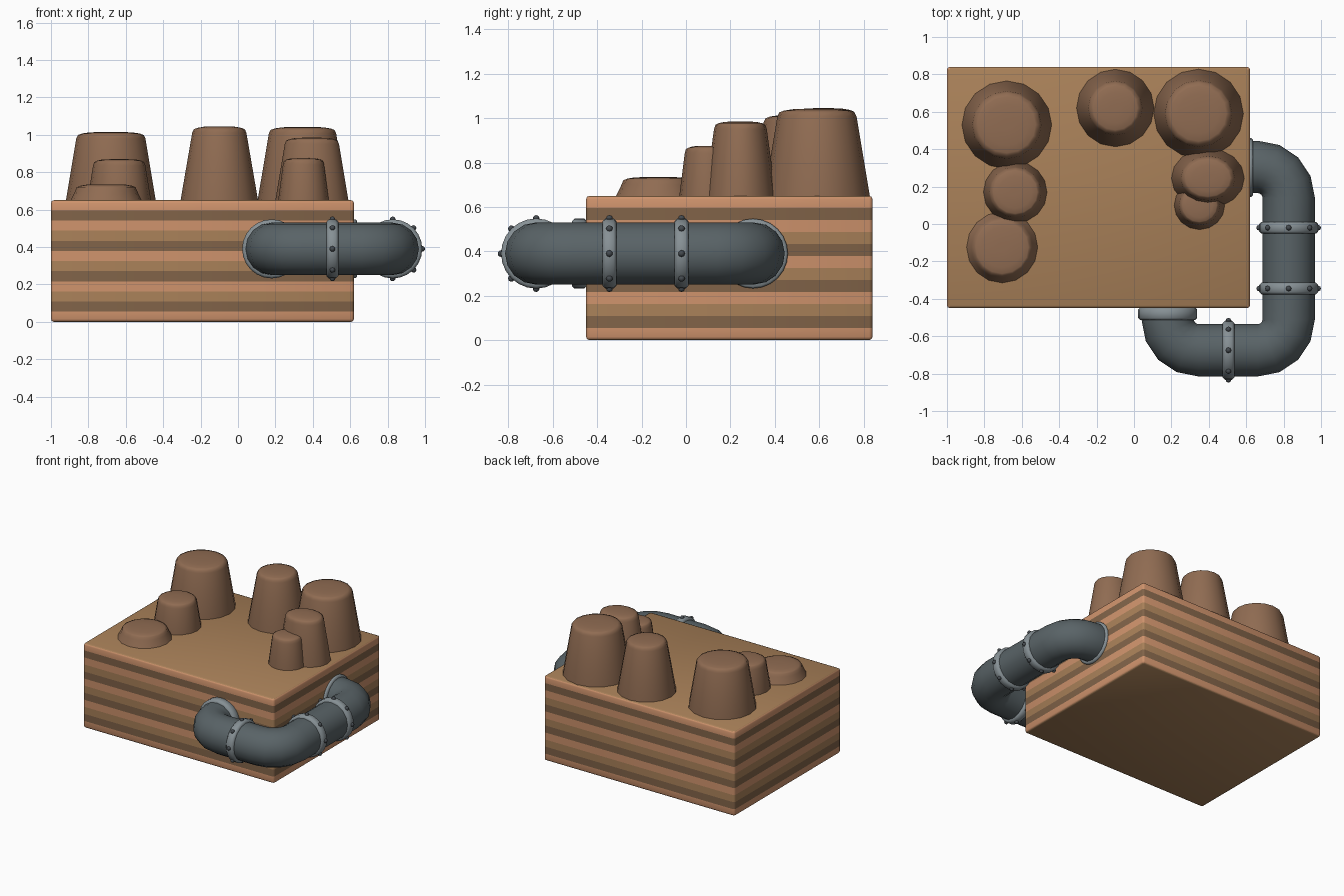
import bpy, bmesh, math
from mathutils import Vector, Matrix

if "Cube" in bpy.data.objects:
    bpy.data.objects.remove(bpy.data.objects["Cube"])


def material(name, rgb):
    m = bpy.data.materials.new(name)
    m.diffuse_color = (*rgb, 1)
    m.use_nodes = True
    m.node_tree.nodes["Principled BSDF"].inputs["Base Color"].default_value = m.diffuse_color
    return m


TAN = material("tan", (0.40, 0.22, 0.10))
SALMON = material("salmon", (0.62, 0.29, 0.15))
DARK = material("dark_brown", (0.22, 0.125, 0.065))
MOUND = material("mound_brown", (0.28, 0.15, 0.085))
PIPE = material("pipe_grey", (0.10, 0.125, 0.135))
METAL = material("clamp_grey", (0.24, 0.28, 0.30))
RIVET = material("rivet_grey", (0.06, 0.07, 0.08))


def finish(name, bm, mats, angle=40):
    bmesh.ops.recalc_face_normals(bm, faces=bm.faces)
    me = bpy.data.meshes.new(name)
    bm.to_mesh(me)
    bm.free()
    for m in mats:
        me.materials.append(m)
    ob = bpy.data.objects.new(name, me)
    bpy.context.collection.objects.link(ob)
    bpy.ops.object.select_all(action='DESELECT')
    ob.select_set(True)
    bpy.context.view_layer.objects.active = ob
    bpy.ops.object.shade_smooth_by_angle(angle=math.radians(angle))
    return ob


def skin(bm, rings, caps=True, closed=False):
    """Bridge equal-sized rings of points with quads."""
    vs = [[bm.verts.new(p) for p in r] for r in rings]
    n = len(vs[0])
    pairs = list(zip(vs, vs[1:])) + ([(vs[-1], vs[0])] if closed else [])
    for a, b in pairs:
        for i in range(n):
            bm.faces.new((a[i], a[(i + 1) % n], b[(i + 1) % n], b[i]))
    if caps and not closed:
        bm.faces.new(vs[0])
        bm.faces.new(vs[-1])


def lathe(name, profile, mat, sides, matrix, closed=False, angle=40):
    """Revolve (radius, height) pairs about local z."""
    bm = bmesh.new()
    skin(bm, [[(r * math.cos(2 * math.pi * i / sides), r * math.sin(2 * math.pi * i / sides), z)
               for i in range(sides)] for r, z in profile], closed=closed)
    ob = finish(name, bm, [mat], angle)
    ob.matrix_world = matrix
    return ob


# Striped soil block
H = 0.65
bm = bmesh.new()
bmesh.ops.create_cube(bm, size=1, matrix=Matrix.Translation((-0.19, 0.195, H / 2))
                      @ Matrix.Diagonal((1.62, 1.29, H, 1)))
bmesh.ops.bevel(bm, geom=bm.edges[:], offset=0.015, segments=2, profile=0.5, affect='EDGES')
bands = [1, 2, 0, 1, 2, 0, 1, 2, 0, 1, 2, 1]        # bottom to top
bands = [1, 2, 0, 1, 2, 0, 1, 2, 0, 1, 2, 1]
for k in range(1, 12):
    bmesh.ops.bisect_plane(bm, geom=bm.verts[:] + bm.edges[:] + bm.faces[:],
                           plane_co=(0, 0, H * k / 12), plane_no=(0, 0, 1))
bm.normal_update()
for f in bm.faces:
    z = f.calc_center_median().z
    f.material_index = 0 if abs(f.normal.z) > 0.9 else bands[min(11, int(z / H * 12))]
finish("striped_block", bm, [TAN, SALMON, DARK], 50)

# Mounds on top: x, y, base radius x, base radius y, top radius, top height
mounds = [
    (-0.68, 0.53, 0.24, 0.235, 0.185, 1.015),
    (-0.635, 0.17, 0.17, 0.165, 0.14, 0.87),
    (-0.705, -0.125, 0.19, 0.19, 0.165, 0.735),
    (-0.10, 0.62, 0.207, 0.207, 0.145, 1.045),
    (0.345, 0.59, 0.24, 0.238, 0.18, 1.042),
    (0.395, 0.245, 0.195, 0.16, 0.145, 0.985),
    (0.35, 0.10, 0.135, 0.13, 0.11, 0.875),
]
for i, (x, y, rx, ry, rt, top) in enumerate(mounds):
    h = top - H
    e = min(0.035, h * 0.4)
    prof = [(1, -0.01), (1, 0)]
    t = rt / rx
    prof += [(t, h - e), (t - 0.04, h - e * 0.45), (t - 0.13, h - 0.008), (t - 0.3, h - 0.002), (0.15, h)]
    lathe(f"mound_{i + 1}", prof, MOUND, 16,
          Matrix.Translation((x, y, H)) @ Matrix.Diagonal((rx, ry, 1, 1)), angle=55)

# Pipe path wrapping the front right corner
Z, R, B = 0.39, 0.14, 0.165


def bend(cx, cy, a0, a1, n=4):
    return [(cx + B * math.cos(math.radians(a0 + (a1 - a0) * k / n)),
             cy + B * math.sin(math.radians(a0 + (a1 - a0) * k / n)),
             a0 + (a1 - a0) * k / n) for k in range(n + 1)]


path = [(0.18, -0.43, 180)] + bend(0.345, -0.51, 180, 270) + bend(0.662, -0.51, 270, 360)
path += [(0.827, y, 360) for y in (-0.345, -0.19, -0.02)]
path += bend(0.662, 0.14, 360, 450) + [(0.60, 0.305, 450)]
rings = []
for x, y, a in path:
    out = Vector((math.cos(math.radians(a)), math.sin(math.radians(a)), 0))
    rings.append([Vector((x, y, Z)) + out * R * math.cos(t) + Vector((0, 0, R * math.sin(t)))
                  for t in (2 * math.pi * i / 16 for i in range(16))])
bm = bmesh.new()
skin(bm, rings)
finish("pipe", bm, [PIPE])


def collar(name, pos, axis, r, half):
    """Rounded metal ring around the pipe."""
    c = min(0.012, half * 0.5)
    prof = [(R - 0.02, -half), (r - c, -half), (r, -half + c),
            (r, half - c), (r - c, half), (R - 0.02, half)]
    q = Vector(axis).to_track_quat('Z', 'Y').to_matrix().to_4x4()
    lathe(name, prof, METAL, 24, Matrix.Translation(pos) @ q, closed=True, angle=50)


# Wall flanges
collar("front_flange", (0.18, -0.48, Z), (0, 1, 0), 0.158, 0.034)
collar("side_flange", (0.62, 0.302, Z), (1, 0, 0), 0.157, 0.017)

# Clamps, each with eight rivets
clamps = [((0.505, -0.675, Z), (1, 0, 0)),
          ((0.827, -0.345, Z), (0, 1, 0)),
          ((0.827, -0.02, Z), (0, 1, 0))]
for i, (pos, axis) in enumerate(clamps):
    collar(f"clamp_{i + 1}", pos, axis, 0.158, 0.031)
    side = Vector(axis).cross(Vector((0, 0, 1)))
    bm = bmesh.new()
    for k in range(8):
        a = math.pi * k / 4
        d = side * math.cos(a) + Vector((0, 0, math.sin(a)))
        bmesh.ops.create_uvsphere(bm, u_segments=8, v_segments=6, radius=0.015,
                                  matrix=Matrix.Translation(Vector(pos) + d * 0.158))
    finish(f"clamp_rivets_{i + 1}", bm, [RIVET], 60)
